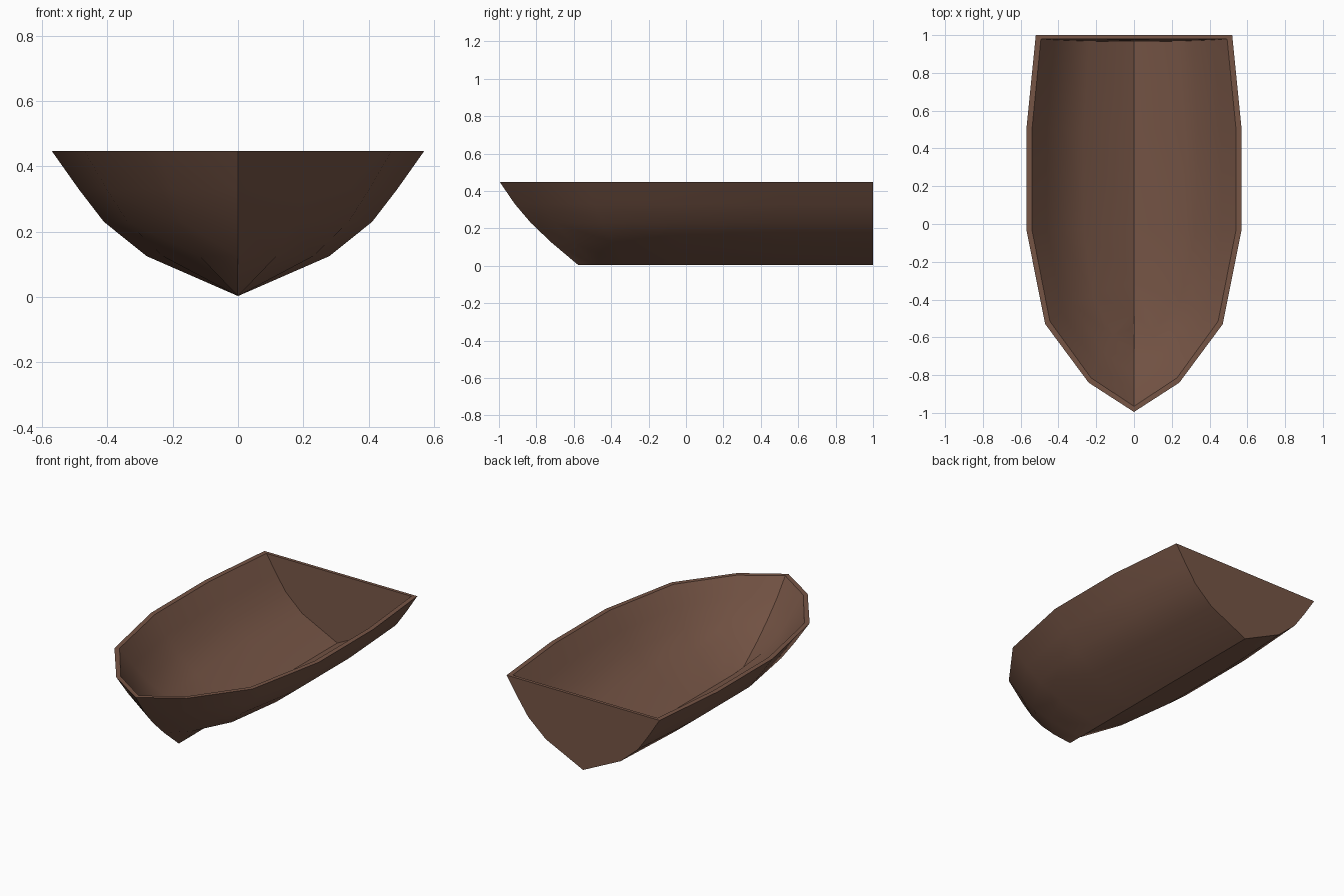
import bpy, bmesh, math

if "Cube" in bpy.data.objects:
    bpy.data.objects.remove(bpy.data.objects["Cube"])

# half outline of the rim, stern to bow tip: (half width, y)
RIM = [(0.52, 1.0), (0.57, 0.5), (0.57, -0.03), (0.47, -0.53), (0.24, -0.84), (0.0, -0.995)]
# hull levels: (width factor, z, y of bow tip, y of stern)
OUTER = [(0.0, 0.003, -0.575, 1.0), (0.49, 0.125, -0.72, 1.0), (0.72, 0.23, -0.83, 1.0),
         (0.855, 0.33, -0.915, 1.0), (1.0, 0.447, -0.995, 1.0)]
INNER = [(0.0, 0.033, -0.55, 0.965), (0.465, 0.15, -0.695, 0.968), (0.685, 0.25, -0.80, 0.972),
         (0.81, 0.342, -0.885, 0.975), (0.948, 0.447, -0.965, 0.98)]

bm = bmesh.new()


def ring(width, z, tip, stern):
    half = []
    for x, y in RIM:
        if y < 0:  # the bow shortens on the lower levels
            y = -0.03 + (y + 0.03) * (tip + 0.03) / (-0.965)
        half.append((x * width, min(y, stern), z))
    other = [(-x, y, z) for x, y, z in reversed(half[:-1])]
    return [bm.verts.new(p) for p in half + other]


def strip(a, b):
    for i in range(len(a) - 1):
        bm.faces.new((a[i], a[i + 1], b[i + 1], b[i]))


def skin(levels):
    # side planking plus a flat transom
    rings = [ring(*lv) for lv in levels]
    for a, b in zip(rings, rings[1:]):
        strip(a, b)
    bm.faces.new([r[0] for r in rings] + [r[-1] for r in reversed(rings)])
    return rings[-1]


# outer hull, inner hull and flat rim
top_out, top_in = skin(OUTER), skin(INNER)
strip(top_out, top_in)
bm.faces.new((top_out[-1], top_out[0], top_in[0], top_in[-1]))

bmesh.ops.remove_doubles(bm, verts=bm.verts[:], dist=0.0005)
bmesh.ops.recalc_face_normals(bm, faces=bm.faces[:])
mesh = bpy.data.meshes.new("boat_hull")
bm.to_mesh(mesh)
bm.free()

hull = bpy.data.objects.new("boat_hull", mesh)
bpy.context.collection.objects.link(hull)
wood = bpy.data.materials.new("brown_wood")
wood.diffuse_color = (0.18, 0.09, 0.06, 1)
wood.use_nodes = True
wood.node_tree.nodes["Principled BSDF"].inputs["Base Color"].default_value = wood.diffuse_color
mesh.materials.append(wood)

bpy.context.view_layer.objects.active = hull
hull.select_set(True)
bpy.ops.object.shade_smooth_by_angle(angle=math.radians(30))
